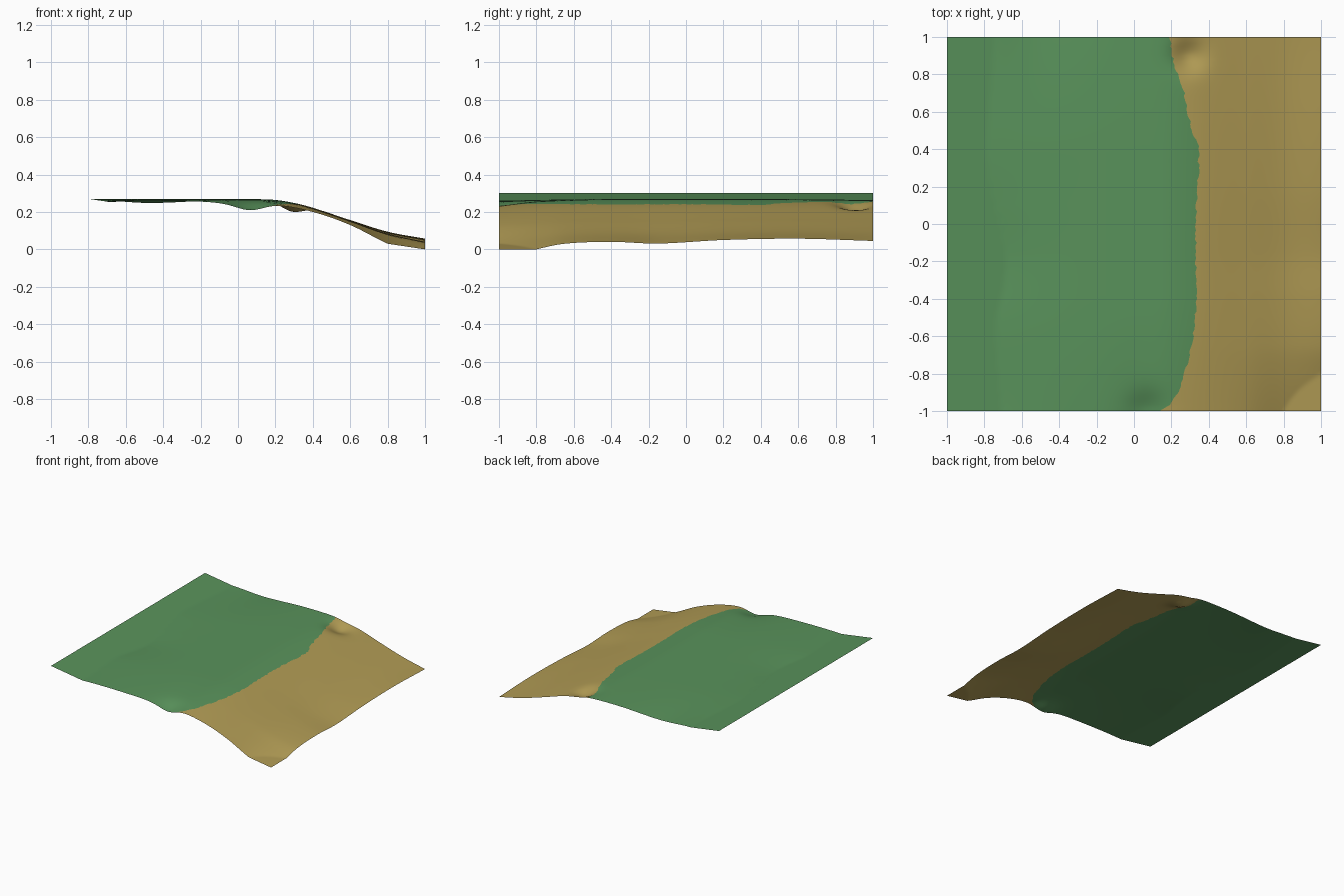
import bpy
import bmesh
import math
import random

random.seed(4)

default_cube = bpy.data.objects.get("Cube")
if default_cube:
    bpy.data.objects.remove(default_cube, do_unlink=True)


def make_material(name, colour):
    material = bpy.data.materials.new(name)
    material.use_nodes = True
    material.diffuse_color = colour
    shader = next(n for n in material.node_tree.nodes if n.type == "BSDF_PRINCIPLED")
    shader.inputs["Base Color"].default_value = colour
    shader.inputs["Roughness"].default_value = 0.9
    return material


def smooth_curve(points):
    """Return a function running smoothly through the (position, value) points."""
    last = len(points) - 1

    def slope(i):
        (a, va), (b, vb) = points[max(i - 1, 0)], points[min(i + 1, last)]
        return (vb - va) / (b - a)

    def evaluate(position):
        i = 0
        while i < last - 1 and position > points[i + 1][0]:
            i += 1
        (a, va), (b, vb) = points[i], points[i + 1]
        width = b - a
        t = (position - a) / width
        ease = t * t * (3 - 2 * t)
        bend_in = t * (1 - t) ** 2 * slope(i)
        bend_out = t * t * (t - 1) * slope(i + 1)
        return va + (vb - va) * ease + (bend_in + bend_out) * width

    return evaluate


def fade(distance, reach):
    """One on the border of the land, falling to nothing at the reach."""
    return max(0.0, 1 - distance / reach) ** 2


# Section through the land, and the height along each border
section = smooth_curve([(-1, .268), (.1, .268), (.2, .264), (.3, .248), (.4, .222),
                        (.6, .155), (.8, .09), (1, .05)])
west_border = smooth_curve([(-1, .222), (-.55, .25), (-.2, .225), (.1, .253),
                            (.4, .268), (1, .25)])
east_border = smooth_curve([(-1, -.05), (-.8, 0), (-.65, .03), (-.4, .04), (-.15, .031),
                            (.2, .05), (.6, .057), (1, .045)])
back_border = smooth_curve([(-1, .25), (-.75, .262), (-.47, .248), (-.1, .262), (.18, .258),
                            (.3, .243), (.4, .215), (.6, .15), (.8, .09), (1, .045)])
front_border = smooth_curve([(-1, .222), (-.85, .247), (-.6, .26), (-.2, .255), (0, .241),
                             (.2, .238), (.4, .2), (.6, .13), (.8, .03), (1, -.05)])

# Line where the grass meets the sand
shore = smooth_curve([(-1, .14), (-.96, .2), (-.8, .27), (-.5, .328), (0, .33), (.4, .345),
                      (.5, .31), (.75, .255), (.87, .21), (1, .19)])

# Small hollows: centre x, centre y, radius, depth
HOLLOWS = [(.07, -1, .1, .031), (.29, .9, .085, .045)]


def inner_height(x, y):
    z = section(x)
    z += (west_border(y) - section(-1)) * fade(x + 1, .8)
    z += (east_border(y) - section(1)) * fade(1 - x, .8)
    return z


def side_height(x, y):
    correction = back_border(x) - inner_height(x, 1)
    return inner_height(x, y) + correction * fade(1 - y, .6)


def height(x, y):
    z = side_height(x, y)
    z += (front_border(x) - side_height(x, -1)) * fade(y + 1, .6)
    for cx, cy, radius, depth in HOLLOWS:
        z -= depth * math.exp(-((x - cx) ** 2 + (y - cy) ** 2) / radius ** 2)
    # Flat ledge in the low corner
    return max(z, .15 * (1 - x), 0.0)


# One sheet of land, its columns bent so that one follows the shore
ROWS = 120
GRASS_COLUMNS = 72
SAND_COLUMNS = 60

bm = bmesh.new()
grid = []
for row in range(ROWS + 1):
    y = 2 * row / ROWS - 1
    edge = shore(y) + random.uniform(-.006, .006)
    xs = [-1 + (edge + 1) * i / GRASS_COLUMNS for i in range(GRASS_COLUMNS)]
    xs += [edge + (1 - edge) * i / SAND_COLUMNS for i in range(SAND_COLUMNS + 1)]
    grid.append([bm.verts.new((x, y, height(x, y))) for x in xs])

for near, far in zip(grid, grid[1:]):
    for i in range(len(near) - 1):
        face = bm.faces.new((near[i], near[i + 1], far[i + 1], far[i]))
        face.smooth = True
        face.material_index = 0 if i < GRASS_COLUMNS else 1

mesh = bpy.data.meshes.new("terrain")
bm.to_mesh(mesh)
bm.free()
mesh.materials.append(make_material("grass green", (.1, .29, .105, 1)))
mesh.materials.append(make_material("sand tan", (.44, .33, .09, 1)))

terrain = bpy.data.objects.new("terrain", mesh)
bpy.context.collection.objects.link(terrain)
